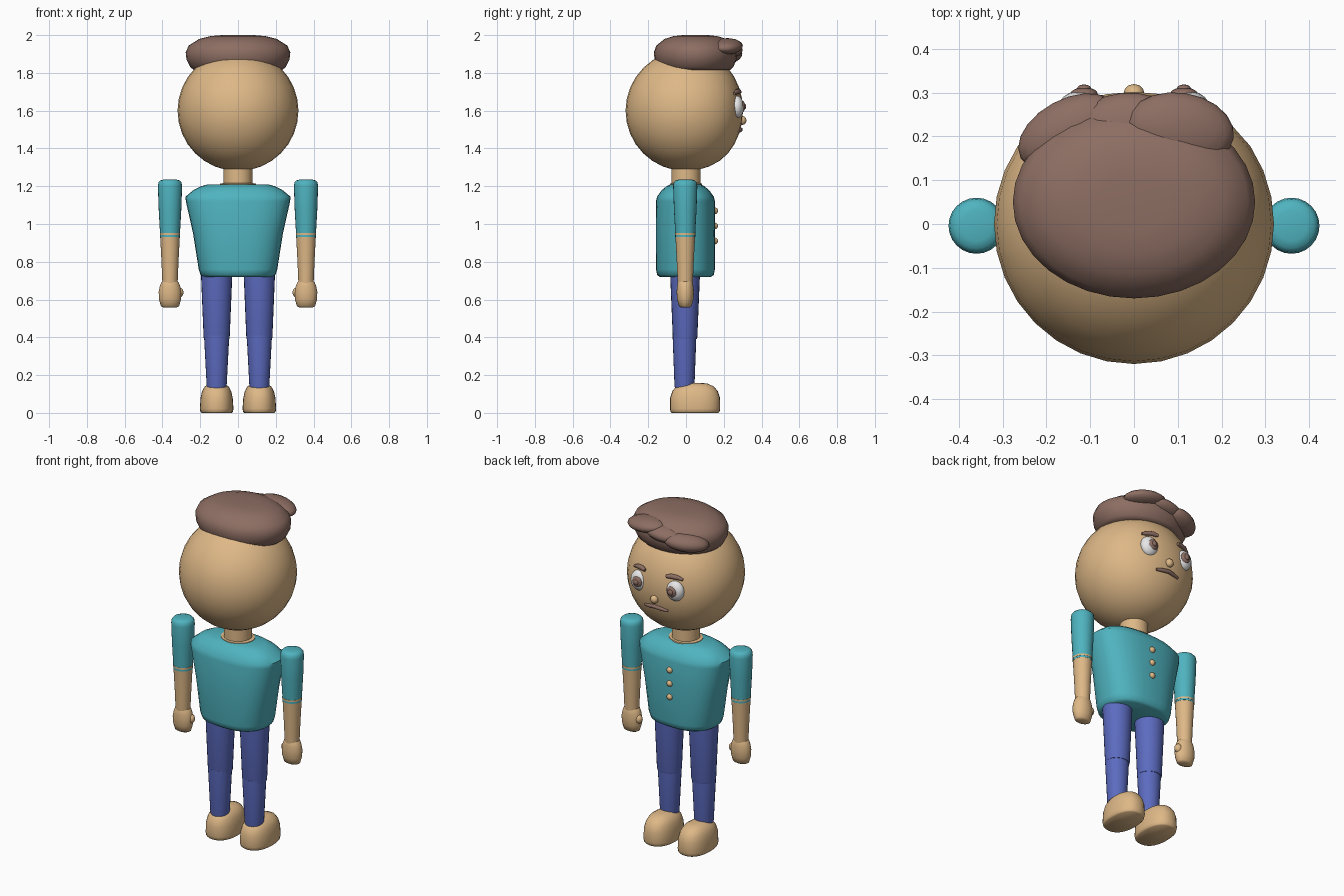
import bpy, bmesh, math
from mathutils import Matrix

cube = bpy.data.objects.get("Cube")
if cube:
    bpy.data.objects.remove(cube, do_unlink=True)


def material(name, hex_code):
    def linear(c):
        return c / 12.92 if c < 0.04 else ((c + 0.055) / 1.055) ** 2.4
    rgb = [linear(int(hex_code[i:i + 2], 16) / 255) for i in (0, 2, 4)]
    m = bpy.data.materials.new(name)
    m.use_nodes = True
    m.diffuse_color = (*rgb, 1)
    m.node_tree.nodes["Principled BSDF"].inputs["Base Color"].default_value = (*rgb, 1)
    return m


SKIN = material("skin", "deb887")
HAIR = material("brown hair", "8d6e63")
TEAL = material("teal shirt", "4fb3bf")
BLUE = material("blue trousers", "5c6bc0")
WHITE = material("eye white", "eeeeee")


def finish(bm, name, mat):
    bmesh.ops.recalc_face_normals(bm, faces=bm.faces)
    mesh = bpy.data.meshes.new(name)
    for f in bm.faces:
        f.smooth = True
    bm.to_mesh(mesh)
    bm.free()
    mesh.set_sharp_from_angle(angle=math.radians(50))
    mesh.materials.append(mat)
    obj = bpy.data.objects.new(name, mesh)
    bpy.context.collection.objects.link(obj)
    return obj


def loft(name, mat, rings, x=0, y=0, n=32, power=2.0):
    """Stack rounded cross-sections given as (z, half width, half depth)."""
    bm = bmesh.new()
    loops = []
    for z, rx, ry in rings:
        loop = []
        for i in range(n):
            a = math.tau * i / n
            c, s = math.cos(a), math.sin(a)
            px = math.copysign(abs(c) ** (2 / power), c) * rx
            py = math.copysign(abs(s) ** (2 / power), s) * ry
            loop.append(bm.verts.new((x + px, y + py, z)))
        loops.append(loop)
    for a, b in zip(loops, loops[1:]):
        for i in range(n):
            j = (i + 1) % n
            bm.faces.new((a[i], a[j], b[j], b[i]))
    bm.faces.new(loops[0])
    bm.faces.new(loops[-1])
    return finish(bm, name, mat)


def ball(name, mat, centre, radii, turn=0, tilt=0, n=20):
    bm = bmesh.new()
    m = (Matrix.Translation(centre) @ Matrix.Rotation(turn, 4, 'Z')
         @ Matrix.Rotation(tilt, 4, 'Y') @ Matrix.Diagonal((*radii, 1)))
    bmesh.ops.create_uvsphere(bm, u_segments=n, v_segments=n // 2, radius=1, matrix=m)
    return finish(bm, name, mat)


def tube(name, mat, points):
    """Round stroke through (x, y, z, radius) points."""
    curve = bpy.data.curves.new(name, 'CURVE')
    curve.dimensions = '3D'
    curve.bevel_depth = 1
    curve.bevel_resolution = 3
    curve.use_fill_caps = True
    spline = curve.splines.new('POLY')
    spline.points.add(len(points) - 1)
    for p, (x, y, z, r) in zip(spline.points, points):
        p.co = (x, y, z, 1)
        p.radius = r
    spline.use_smooth = True
    curve.materials.append(mat)
    obj = bpy.data.objects.new(name, curve)
    bpy.context.collection.objects.link(obj)


HEAD_Z, HEAD_R = 1.6, 0.32


def flatten(y):
    return y if y < 0.2 else 0.2 + (y - 0.2) * 0.85


def face_y(x, z):
    return flatten(math.sqrt(HEAD_R ** 2 - x ** 2 - (z - HEAD_Z) ** 2))


# Head with a slightly flattened face
head = ball("head", SKIN, (0, 0, HEAD_Z), (HEAD_R,) * 3, n=32)
for v in head.data.vertices:
    v.co.y = flatten(v.co.y)
loft("neck", SKIN, [(1.15, .077, .077), (1.32, .077, .077)])

# Hair cap with three overlapping front tufts
cap = [(1.815, .84), (1.83, .91), (1.87, .985), (1.91, 1), (1.945, .94),
       (1.98, .74), (1.995, .52), (2.0, .3)]
loft("hair_cap", HAIR, [(z, .277 * f, .22 * f) for z, f in cap], y=.05)
ball("hair_tuft_left", HAIR, (.105, .215, 1.94), (.125, .085, .042), turn=-.15, tilt=.1)
ball("hair_tuft_middle", HAIR, (-.02, .215, 1.92), (.125, .085, .045), turn=.1, tilt=-.1)
ball("hair_tuft_right", HAIR, (-.15, .21, 1.895), (.125, .075, .05), turn=.5, tilt=-.1)

# Nose and mouth
ball("nose", SKIN, (0, .298, 1.548), (.024, .022, .024), n=12)
tube("mouth", HAIR, [(x, face_y(x, z), z, r) for x, z, r in
                     ((-.075, 1.49, .007), (-.04, 1.495, .011), (0, 1.5, .012),
                      (.04, 1.495, .011), (.075, 1.49, .007))])

# Shirt, collar and buttons
loft("shirt", TEAL, [(.72, .18, .135), (.73, .198, .15), (.76, .208, .156),
                     (.95, .238, .157), (1.12, .276, .156), (1.145, .278, .15),
                     (1.18, .235, .125), (1.2, .195, .1), (1.21, .16, .08)],
     y=-.003, power=2.5)
loft("collar", SKIN, [(1.195, .098, .088), (1.213, .095, .085), (1.217, .078, .078)])
for i in range(3):
    ball(f"button_{i + 1}", SKIN, (0, .152, .91 + .08 * i), (.018,) * 3, n=12)

# Paired parts
for side, s in (("left", 1), ("right", -1)):
    # Eyes and brows
    ball(f"{side}_eye", WHITE, (s * .118, .268, 1.62), (.054, .038, .06))
    ball(f"{side}_iris", HAIR, (s * .114, .298, 1.622), (.031, .014, .031))
    ball(f"{side}_pupil", HAIR, (s * .114, .31, 1.622), (.016, .009, .016), n=12)
    tube(f"{side}_brow", HAIR, [(s * x, face_y(x, z) + .004, z, r) for x, z, r in
                                ((.07, 1.698, .009), (.095, 1.703, .014),
                                 (.13, 1.7, .013), (.16, 1.69, .007))])

    # Arm: sleeve, trim, cuff, forearm, hand and thumb
    ax, ay = s * .36, -.004
    loft(f"{side}_sleeve", TEAL,
         [(z, r, r) for z, r in ((.952, .053), (1.08, .06), (1.2, .064), (1.22, .061),
                                 (1.23, .052), (1.235, .035))], ax, ay, 24)
    loft(f"{side}_sleeve_trim", SKIN, [(.943, .054, .054), (.953, .054, .054)], ax, ay, 24)
    loft(f"{side}_cuff", TEAL, [(.932, .053, .053), (.943, .053, .053)], ax, ay, 24)
    loft(f"{side}_forearm", SKIN, [(.68, .04, .04), (.8, .045, .045), (.934, .052, .052)],
         ax, ay, 24)
    loft(f"{side}_hand", SKIN,
         [(.558, .036, .022), (.565, .048, .033), (.6, .058, .043), (.64, .06, .046),
          (.67, .054, .043), (.69, .046, .04), (.702, .036, .034)], ax, ay, 24)
    ball(f"{side}_thumb", SKIN, (s * .312, ay + .006, .638), (.024, .022, .027), n=12)

    # Leg: thigh and shin
    lx = s * .113
    loft(f"{side}_thigh", BLUE, [(.39, .067, .062), (.4, .069, .065), (.76, .084, .08)],
         lx, -.005, 24)
    loft(f"{side}_shin", BLUE, [(.13, .05, .05), (.145, .053, .053), (.41, .067, .063)],
         lx, -.008, 24)

    # Shoe
    loft(f"{side}_shoe", SKIN,
         [(0, .08, .124), (.006, .086, .13), (.022, .089, .133), (.08, .085, .132),
          (.115, .077, .12), (.14, .063, .1), (.155, .04, .066), (.159, .02, .035)],
         lx, .048, 28, 2.3)
